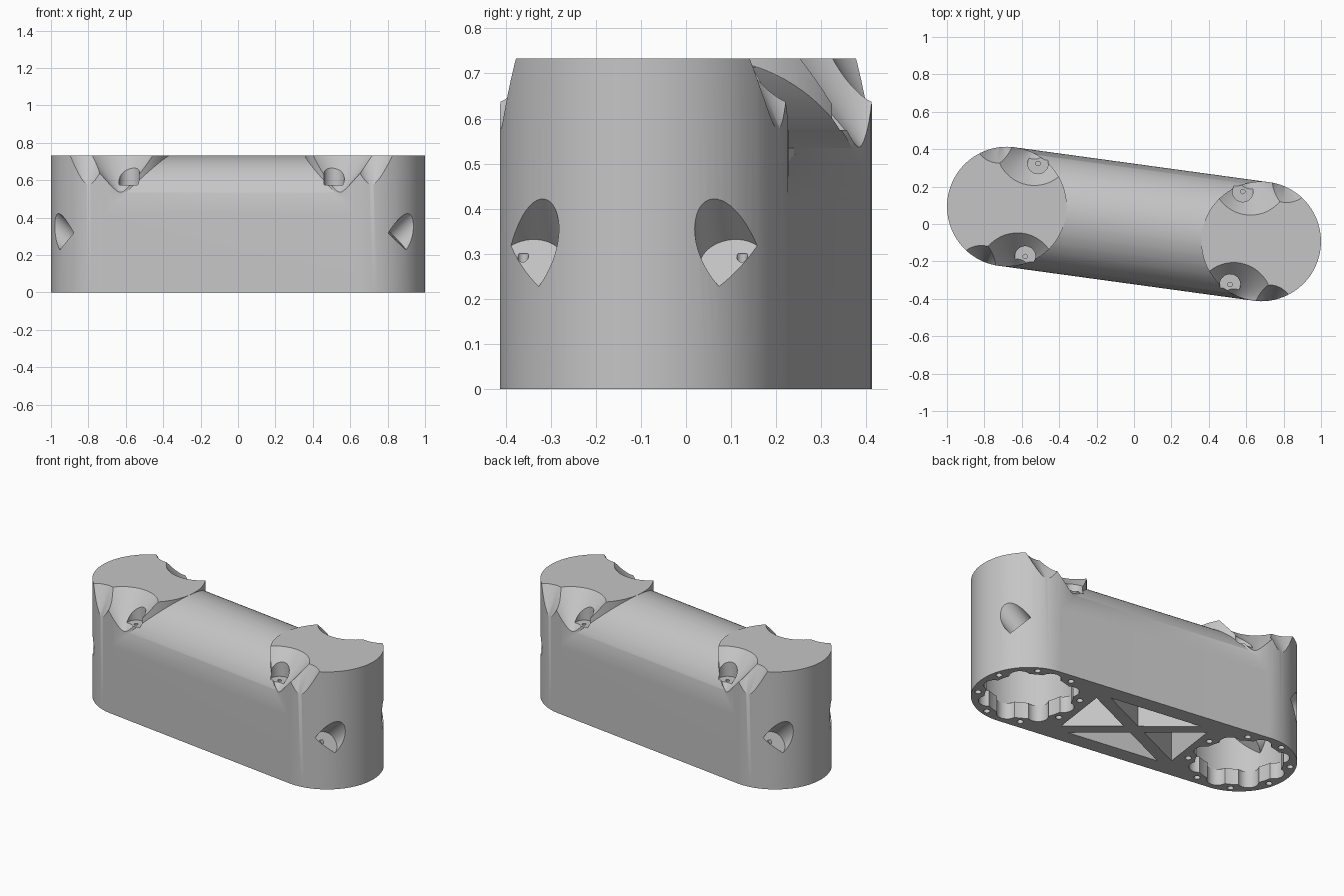
import bpy
import bmesh
from math import radians, cos, sin, pi
from mathutils import Matrix, Vector

if "Cube" in bpy.data.objects:
    bpy.data.objects.remove(bpy.data.objects["Cube"])

R, H, HALF = 0.32, 0.733, 0.686      # end radius, height, half centre distance
TURN = radians(-7.8)
BOLT_R = 0.284
UP = (0, 0, 1)


def link(name, bm):
    bmesh.ops.recalc_face_normals(bm, faces=bm.faces)
    mesh = bpy.data.meshes.new(name)
    bm.to_mesh(mesh)
    bm.free()
    ob = bpy.data.objects.new(name, mesh)
    bpy.context.collection.objects.link(ob)
    return ob


def cone(name, base, axis, depth, r1, r2, seg=48):
    """Cone or cylinder growing from its base point along an axis."""
    bm = bmesh.new()
    bmesh.ops.create_cone(bm, cap_ends=True, segments=seg, radius1=r1, radius2=r2, depth=depth)
    axis = Vector(axis).normalized()
    turn = Vector(UP).rotation_difference(axis).to_matrix().to_4x4()
    move = Matrix.Translation(Vector(base) + axis * depth / 2)
    bmesh.ops.transform(bm, matrix=move @ turn, verts=bm.verts)
    return link(name, bm)


def box(name, size, centre, angle=0):
    bm = bmesh.new()
    bmesh.ops.create_cube(bm, size=1)
    m = Matrix.Translation(centre) @ Matrix.Rotation(angle, 4, "Z") @ Matrix.Diagonal((*size, 1))
    bmesh.ops.transform(bm, matrix=m, verts=bm.verts)
    return link(name, bm)


def combine(target, tool, operation):
    mod = target.modifiers.new("combine", "BOOLEAN")
    mod.operation = operation
    mod.object = tool
    mod.solver = "MANIFOLD"
    bpy.context.view_layer.objects.active = target
    bpy.ops.object.modifier_apply(modifier=mod.name)
    bpy.data.objects.remove(tool)


def polar(side, r, deg, z):
    """Point around an end; 0 degrees faces outward."""
    a = radians(deg)
    return Vector((side * (HALF + r * cos(a)), side * r * sin(a), z))


# Round-topped bridge between the ends
bm = bmesh.new()
w = R - 0.0005
outline = [(-w, 0)] + [(-w * cos(pi * i / 64), H - R + w * sin(pi * i / 64)) for i in range(65)] + [(w, 0)]
face = bm.faces.new([bm.verts.new((-HALF, y, z)) for y, z in outline])
grown = bmesh.ops.extrude_face_region(bm, geom=[face])["geom"]
bmesh.ops.translate(bm, vec=(2 * HALF, 0, 0), verts=[v for v in grown if isinstance(v, bmesh.types.BMVert)])
body = link("housing", bm)

# Full-height cylindrical ends
for s in (-1, 1):
    combine(body, cone("end", (s * HALF, 0, 0), UP, H, R, R, 96), "UNION")

# Middle cavity crossed by an X brace
cavity = box("middle_cavity", (0.72, 0.45, 0.55), (0, 0, 0.17))
for s in (-1, 1):
    combine(cavity, box("brace", (1.2, 0.07, 1.2), (0, 0, 0.1), s * radians(32)), "DIFFERENCE")
combine(body, cavity, "DIFFERENCE")

for s in (-1, 1):
    # End cavity: lobed mouth between the bolt bosses, wide chamber above
    cavity = cone("end_cavity", (s * HALF, 0, 0.1), UP, 0.36, 0.285, 0.285, 64)
    combine(cavity, cone("mouth", (s * HALF, 0, -0.1), UP, 0.3, 0.245, 0.245, 64), "UNION")
    for i in range(8):
        combine(cavity, cone("lobe", polar(s, 0.225, 45 * i, -0.1), UP, 0.3, 0.059, 0.059, 32), "UNION")
    slope = Vector((s, 0, 0.95)).normalized()
    bases = [Vector((s * (HALF + 0.2), y, 0.278)) for y in (-0.226, 0.226)]
    for base in bases:
        combine(cavity, cone("recess_wall", base - slope * 0.02, slope, 0.5, 0.1, 0.1), "DIFFERENCE")
    combine(body, cavity, "DIFFERENCE")

    # Sloping recesses in the outer wall
    for base in bases:
        combine(body, cone("recess", base, slope, 0.4, 0.074, 0.074), "DIFFERENCE")

    # Flared notches in the top with flat bolt seats
    for m in (-1, 1):
        combine(body, cone("notch", polar(s, 0.35, 180 + m * 73, 0.525), UP, 0.225, 0.02, 0.22, 64), "DIFFERENCE")
        combine(body, cone("notch_flare", polar(s, 0.37, 180 + m * 104, 0.54), UP, 0.21, 0.03, 0.145, 64), "DIFFERENCE")
        combine(body, cone("seat", polar(s, BOLT_R, 180 + m * 62, 0.575), UP, 0.3, 0.055, 0.055, 32), "DIFFERENCE")
        combine(body, cone("seat_hole", polar(s, BOLT_R, 180 + m * 62, 0.5), UP, 0.2, 0.012, 0.012, 16), "DIFFERENCE")
        combine(body, cone("recess_hole", polar(s, 0.307, m * 53, 0.22), UP, 0.08, 0.012, 0.012, 16), "DIFFERENCE")

    # Bolt holes in the underside
    for i in range(8):
        combine(body, cone("bolt_hole", polar(s, 0.285, 22.5 + 45 * i, -0.05), UP, 0.13, 0.018, 0.018, 16), "DIFFERENCE")

# Turn the whole part, colour and shade it
body.data.transform(Matrix.Rotation(TURN, 4, "Z"))
grey = bpy.data.materials.new("grey_plastic")
grey.use_nodes = True
grey.diffuse_color = (0.56, 0.56, 0.56, 1)
grey.node_tree.nodes["Principled BSDF"].inputs["Base Color"].default_value = grey.diffuse_color
body.data.materials.clear()
body.data.materials.append(grey)
for p in body.data.polygons:
    p.material_index = 0
bpy.ops.object.select_all(action="DESELECT")
body.select_set(True)
bpy.context.view_layer.objects.active = body
bpy.ops.object.shade_smooth_by_angle(angle=radians(30))
